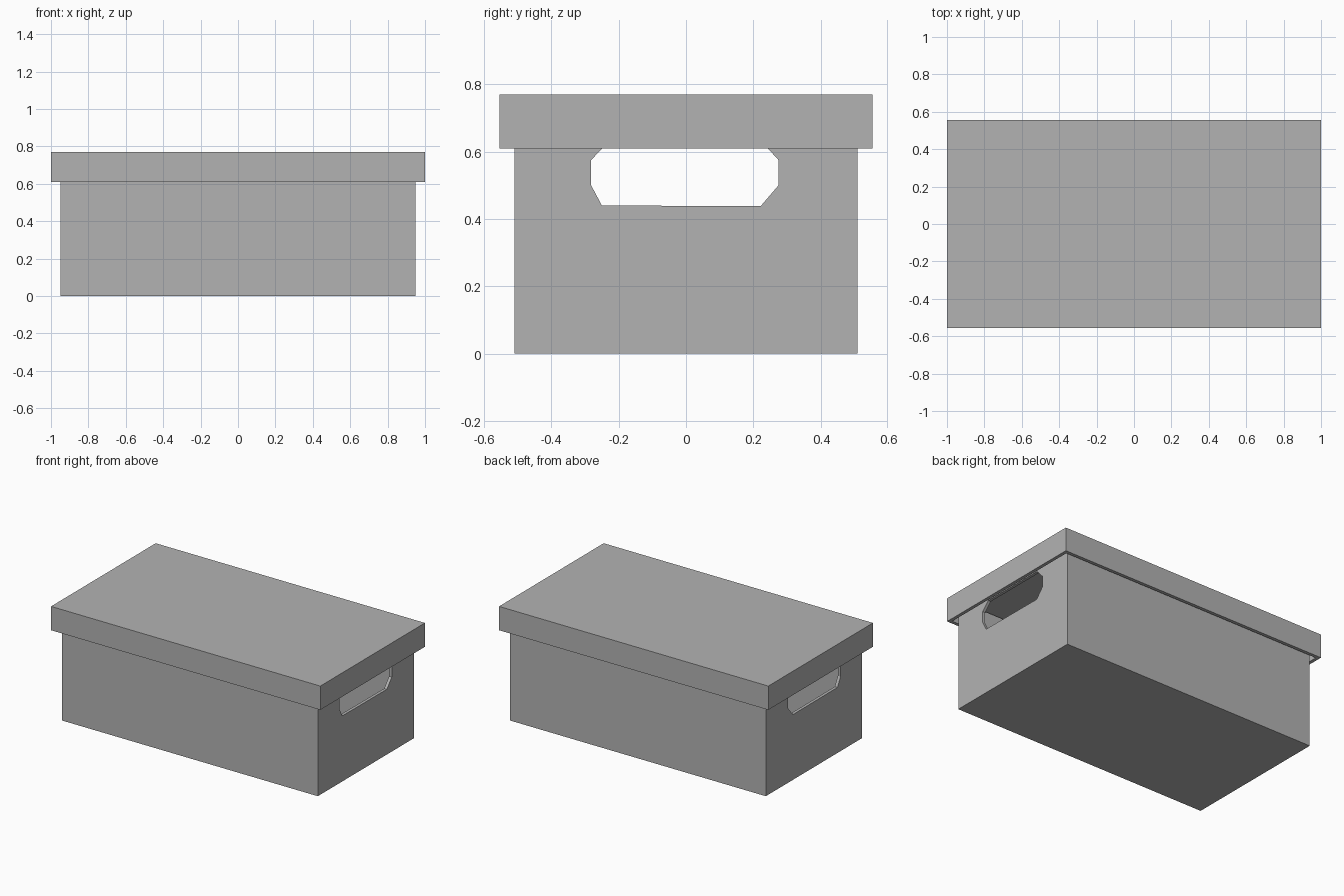
import bpy, bmesh

cube = bpy.data.objects.get("Cube")
if cube:
    bpy.data.objects.remove(cube, do_unlink=True)

grey = bpy.data.materials.new("plain grey")
grey.use_nodes = True
colour = (0.45, 0.45, 0.45, 1)
grey.diffuse_color = colour
grey.node_tree.nodes["Principled BSDF"].inputs["Base Color"].default_value = colour


def add_object(name, bm):
    bmesh.ops.recalc_face_normals(bm, faces=bm.faces)
    mesh = bpy.data.meshes.new(name)
    bm.to_mesh(mesh)
    bm.free()
    mesh.materials.append(grey)
    obj = bpy.data.objects.new(name, mesh)
    bpy.context.collection.objects.link(obj)
    return obj


def tray(name, half_x, half_y, closed_z, open_z, wall):
    """Hollow box with a panel at closed_z and an opening at open_z."""
    bm = bmesh.new()
    floor_z = closed_z + (wall if open_z > closed_z else -wall)
    # Rings run up the outside, over the rim and down the inside
    rings = []
    for inset, z in ((0, closed_z), (0, open_z), (wall, open_z), (wall, floor_z)):
        x, y = half_x - inset, half_y - inset
        rings.append([bm.verts.new((sx * x, sy * y, z))
                      for sx, sy in ((-1, -1), (1, -1), (1, 1), (-1, 1))])
    for a, b in zip(rings, rings[1:]):
        for i in range(4):
            j = (i + 1) % 4
            bm.faces.new((a[i], a[j], b[j], b[i]))
    bm.faces.new(rings[0])
    bm.faces.new(rings[-1])
    return add_object(name, bm)


# Storage box and its overhanging lid
box = tray("box_body", 0.95, 0.51, 0, 0.74, 0.02)
lid = tray("lid", 1.0, 0.555, 0.77, 0.61, 0.022)

# Eight-sided prism that cuts a hand hole through both ends
profile = [(-0.25, 0.44), (0.222, 0.438), (0.275, 0.50), (0.275, 0.575),
           (0.225, 0.63), (-0.23, 0.63), (-0.282, 0.575), (-0.282, 0.50)]
bm = bmesh.new()
end = bm.faces.new([bm.verts.new((-1.1, y, z)) for y, z in profile])
extruded = bmesh.ops.extrude_face_region(bm, geom=[end], use_keep_orig=True)
bmesh.ops.translate(bm, vec=(2.2, 0, 0),
                    verts=[v for v in extruded["geom"] if isinstance(v, bmesh.types.BMVert)])
cutter = add_object("hand_hole_cutter", bm)
cutter.hide_render = True

# Cut the hand holes, then drop the cutter
cut = box.modifiers.new("hand holes", "BOOLEAN")
cut.operation = "DIFFERENCE"
cut.solver = "EXACT"
cut.object = cutter
bpy.context.view_layer.objects.active = box
bpy.ops.object.modifier_apply(modifier=cut.name)
bpy.data.objects.remove(cutter, do_unlink=True)
